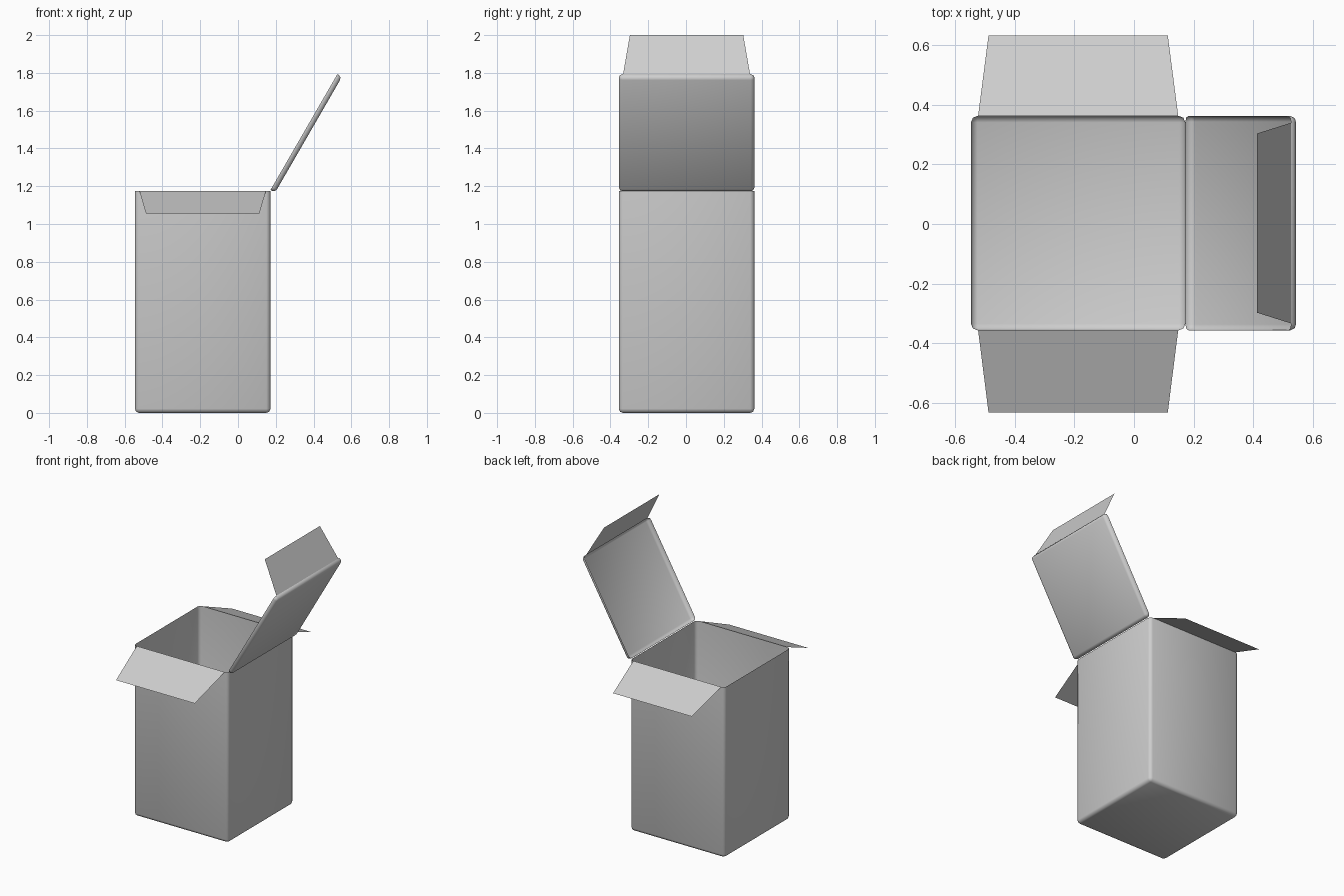
import bpy, bmesh, math
from mathutils import Matrix, Vector

cube = bpy.data.objects.get("Cube")
if cube:
    bpy.data.objects.remove(cube, do_unlink=True)

# Single card colour
card = bpy.data.materials.new("grey_card")
card.use_nodes = True
card.diffuse_color = (0.62, 0.62, 0.62, 1)
card.node_tree.nodes["Principled BSDF"].inputs["Base Color"].default_value = card.diffuse_color


def finish(name, bm):
    mesh = bpy.data.meshes.new(name)
    bm.to_mesh(mesh)
    bm.free()
    mesh.materials.append(card)
    obj = bpy.data.objects.new(name, mesh)
    bpy.context.collection.objects.link(obj)
    return obj


def tray(name, size, centre, bevel):
    """Thin open-topped box with rounded side and bottom edges."""
    bm = bmesh.new()
    bmesh.ops.create_cube(bm, size=1)
    bmesh.ops.scale(bm, vec=size, verts=bm.verts)
    bmesh.ops.translate(bm, vec=centre, verts=bm.verts)
    top = [f for f in bm.faces if f.normal.z > 0.9]
    bmesh.ops.delete(bm, geom=top, context='FACES_ONLY')
    folds = [e for e in bm.edges if not e.is_boundary]
    bmesh.ops.bevel(bm, geom=folds, offset=bevel, segments=2,
                    profile=0.5, affect='EDGES')
    obj = finish(name, bm)
    bpy.ops.object.select_all(action='DESELECT')
    obj.select_set(True)
    bpy.context.view_layer.objects.active = obj
    bpy.ops.object.shade_smooth_by_angle(angle=math.radians(50))
    return obj


def flap(name, base, tip, along, base_half, tip_half):
    """Tapered sheet from a fold line to a shorter free edge."""
    bm = bmesh.new()
    base, tip, along = Vector(base), Vector(tip), Vector(along)
    corners = [base - along * base_half, base + along * base_half,
               tip + along * tip_half, tip - along * tip_half]
    bm.faces.new([bm.verts.new(c) for c in corners])
    return finish(name, bm)


# Box body
MID_X, MID_Y, TOP = -0.187, 0.003, 1.175
WIDTH = 0.718
tray("box_body", (WIDTH, WIDTH, TOP), (MID_X, MID_Y, TOP / 2), 0.022)

# Side flaps, folded outward and down
for name, side, tip_y, tip_z in (("front_flap", -1, -0.632, 1.055),
                                 ("back_flap", 1, 0.632, 1.065)):
    flap(name, (MID_X, MID_Y + side * WIDTH / 2, TOP),
         (MID_X, tip_y, tip_z), (side * -1, 0, 0), 0.335, 0.3)

# Hinged lid, a shallow tray leaning open
LENGTH, DEPTH = 0.708, 0.028
lid = tray("lid", (LENGTH, WIDTH, DEPTH), (LENGTH / 2, 0, -DEPTH / 2), 0.02)
hinge = Vector((0.172, MID_Y, 1.18))
turn = Matrix.Rotation(math.radians(-60), 4, 'Y')
lid.matrix_world = Matrix.Translation(hinge) @ turn

# Tuck flap on the lid's free edge
fold = hinge + turn @ Vector((LENGTH, 0, 0))
flap("tuck_flap", fold, (0.412, MID_Y, 2.0), (0, 1, 0), 0.336, 0.3)
